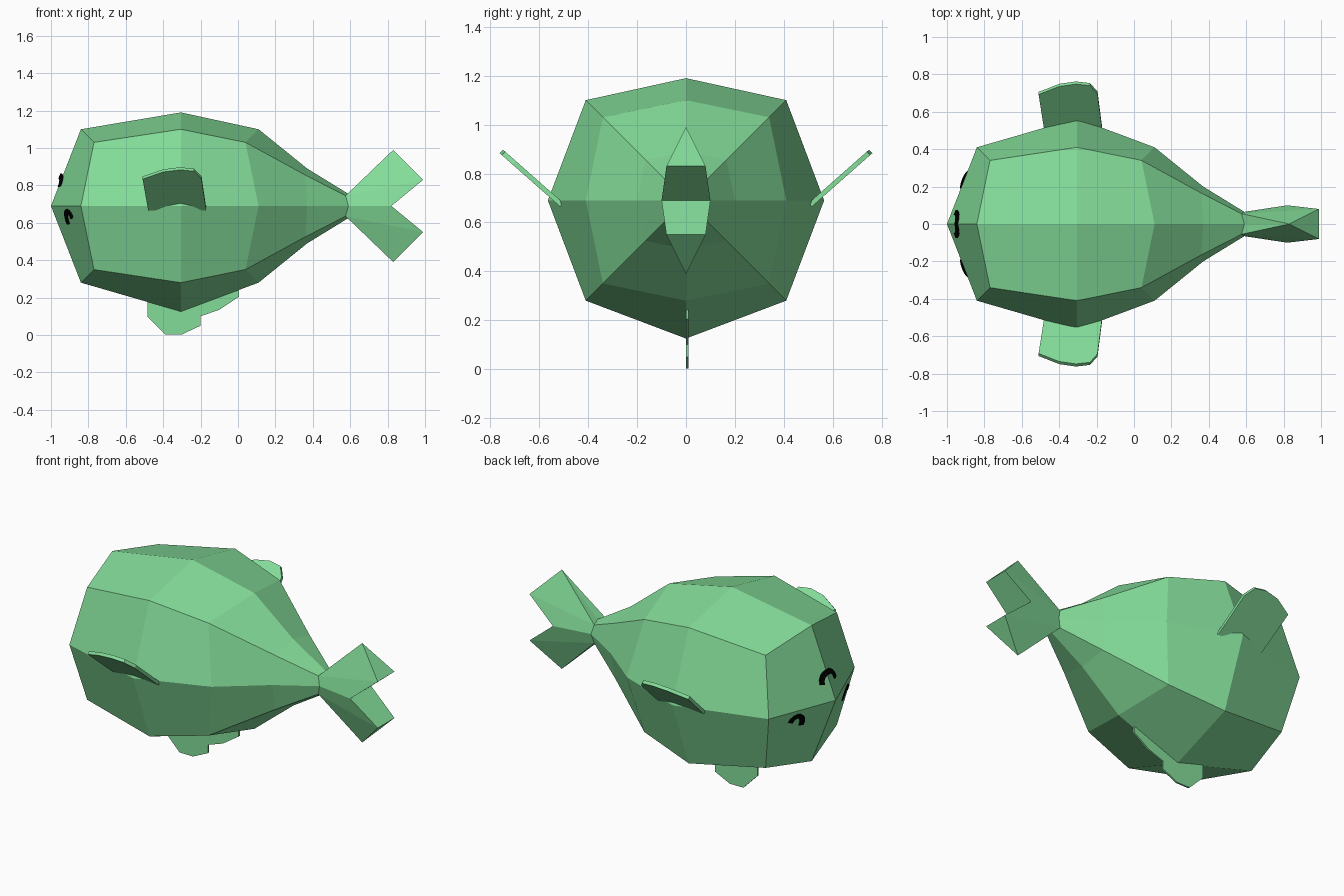
import bpy, bmesh, math
from mathutils import Vector
from mathutils.bvhtree import BVHTree

if "Cube" in bpy.data.objects:
    bpy.data.objects.remove(bpy.data.objects["Cube"])

CZ = 0.69  # height of the body axis


def material(name, rgb):
    m = bpy.data.materials.new(name)
    m.diffuse_color = (*rgb, 1)
    m.use_nodes = True
    m.node_tree.nodes["Principled BSDF"].inputs["Base Color"].default_value = m.diffuse_color
    return m


GREEN = material("soft green", (0.23, 0.72, 0.32))
BLACK = material("black", (0.0, 0.0, 0.0))


def finish(bm, name, mat):
    bmesh.ops.remove_doubles(bm, verts=bm.verts, dist=0.0005)
    bmesh.ops.recalc_face_normals(bm, faces=bm.faces)
    me = bpy.data.meshes.new(name)
    bm.to_mesh(me)
    bm.free()
    me.materials.append(mat)
    ob = bpy.data.objects.new(name, me)
    bpy.context.collection.objects.link(ob)
    return ob


def add_faces(bm, polys):
    for poly in polys:
        bm.faces.new([bm.verts.new(p) for p in poly])


def plate(name, pts, offset, mat=GREEN):
    """Flat outline extruded by the offset vector, centred on the outline."""
    bm = bmesh.new()
    off = Vector(offset)
    f = bm.faces.new([bm.verts.new(Vector(p) - off / 2) for p in pts])
    ext = bmesh.ops.extrude_face_region(bm, geom=[f], use_keep_orig=True)
    bmesh.ops.translate(bm, vec=off, verts=[v for v in ext["geom"] if isinstance(v, bmesh.types.BMVert)])
    return finish(bm, name, mat)


# Body: eight-sided rings, (x and radius of mid points, x and offset of corners)
rings = [(-0.84, 0.41, -0.77, 0.34), (-0.305, 0.565, -0.305, 0.41),
         (0.11, 0.41, 0.04, 0.34), (0.37, 0.20, 0.36, 0.165), (0.59, 0.065, 0.575, 0.055)]
bm = bmesh.new()
loops = []
for n, (xm, rm, xc, rc) in enumerate(rings):
    loop = []
    for k in range(8):
        a = k * math.pi / 4
        x, r = (xc, rc * math.sqrt(2)) if k % 2 else (xm, rm)
        if n == 1 and k == 2:
            r = 0.50  # slightly flattened on top
        loop.append(bm.verts.new((x, r * math.cos(a), CZ + r * math.sin(a))))
    loops.append(loop)
for a, b in zip(loops, loops[1:]):
    for k in range(8):
        j = (k + 1) % 8
        bm.faces.new((a[k], a[j], b[j], b[k]))
nose = bm.verts.new((-1, 0, CZ))
for k in range(0, 8, 2):
    bm.faces.new((nose, loops[0][k], loops[0][k + 1], loops[0][(k + 2) % 8]))
bmesh.ops.recalc_face_normals(bm, faces=bm.faces)
surface = BVHTree.FromBMesh(bm)
finish(bm, "body", GREEN)

# Tail: two mirrored lobes
bm = bmesh.new()
for s in (1, -1):
    def P(x, y, z):
        return (x, y, CZ + s * z)
    T, tip = P(0.59, 0, 0.065), P(0.83, 0, 0.30)
    back, notch = {}, {}
    for m in (1, -1):
        C, S = P(0.575, m * 0.055, 0.055), P(0.59, m * 0.065, 0)
        B, N = P(0.99, m * 0.08, 0.14), P(0.82, m * 0.10, 0)
        back[m], notch[m] = B, N
        add_faces(bm, [(T, tip, C), (C, tip, B), (C, B, N, S)])
    add_faces(bm, [(tip, back[1], back[-1]), (back[1], notch[1], notch[-1], back[-1])])
finish(bm, "tail", GREEN)

# Side fins, slanting up and outward
outline = [(-0.48, -0.15), (-0.51, 0.74), (-0.40, 0.94), (-0.31, 1.0),
           (-0.235, 0.96), (-0.195, 0.75), (-0.17, -0.15)]
for side, name in ((-1, "right_fin"), (1, "left_fin")):
    pts = [(x, side * (0.54 + 0.215 * t), CZ + 0.01 + 0.19 * t) for x, t in outline]
    plate(name, pts, (0, -side * 0.014, 0.014))

# Bottom fin
lower = [(-0.485, 0.30), (-0.485, 0.10), (-0.39, 0.003), (-0.30, 0.003), (-0.20, 0.05),
         (-0.20, 0.10), (-0.10, 0.135), (0.005, 0.205), (0.005, 0.30)]
plate("bottom_fin", [(x, 0.005, z) for x, z in lower], (0, 0.011, 0))


# Face marks: thin curved ribbons laid on the front of the body
def mark(name, path, width=0.026):
    def on_body(y, z, lift):
        hit, nrm, _, _ = surface.ray_cast(Vector((-3, y, z)), Vector((1, 0, 0)))
        return Vector((hit.x - lift, y, z))
    bm = bmesh.new()
    rows = []
    for i, (y, z) in enumerate(path):
        a, b = path[max(i - 1, 0)], path[min(i + 1, len(path) - 1)]
        d = Vector((b[0] - a[0], b[1] - a[1])).normalized() * width / 2
        rows.append([bm.verts.new(on_body(y + u * d.y, z - u * d.x, h))
                     for u, h in ((1, 0.009), (1, 0.018), (-1, 0.018), (-1, 0.009))])
    for p, q in zip(rows, rows[1:]):
        for k in range(4):
            j = (k + 1) % 4
            bm.faces.new((p[k], p[j], q[j], q[k]))
    bm.faces.new(rows[0])
    bm.faces.new(rows[-1])
    finish(bm, name, BLACK)


def arc(cy, cz, ry, rz, start, end, n=9):
    angles = [math.radians(start + (end - start) * i / (n - 1)) for i in range(n)]
    return [(cy + ry * math.cos(a), cz + rz * math.sin(a)) for a in angles]


mark("mouth", arc(0, 0.795, 0.062, 0.055, 0, 180))
for side, name in ((-1, "right_eye"), (1, "left_eye")):
    mark(name, [(side * y, z) for y, z in arc(0.237, 0.61, 0.04, 0.05, 20, 200)])
